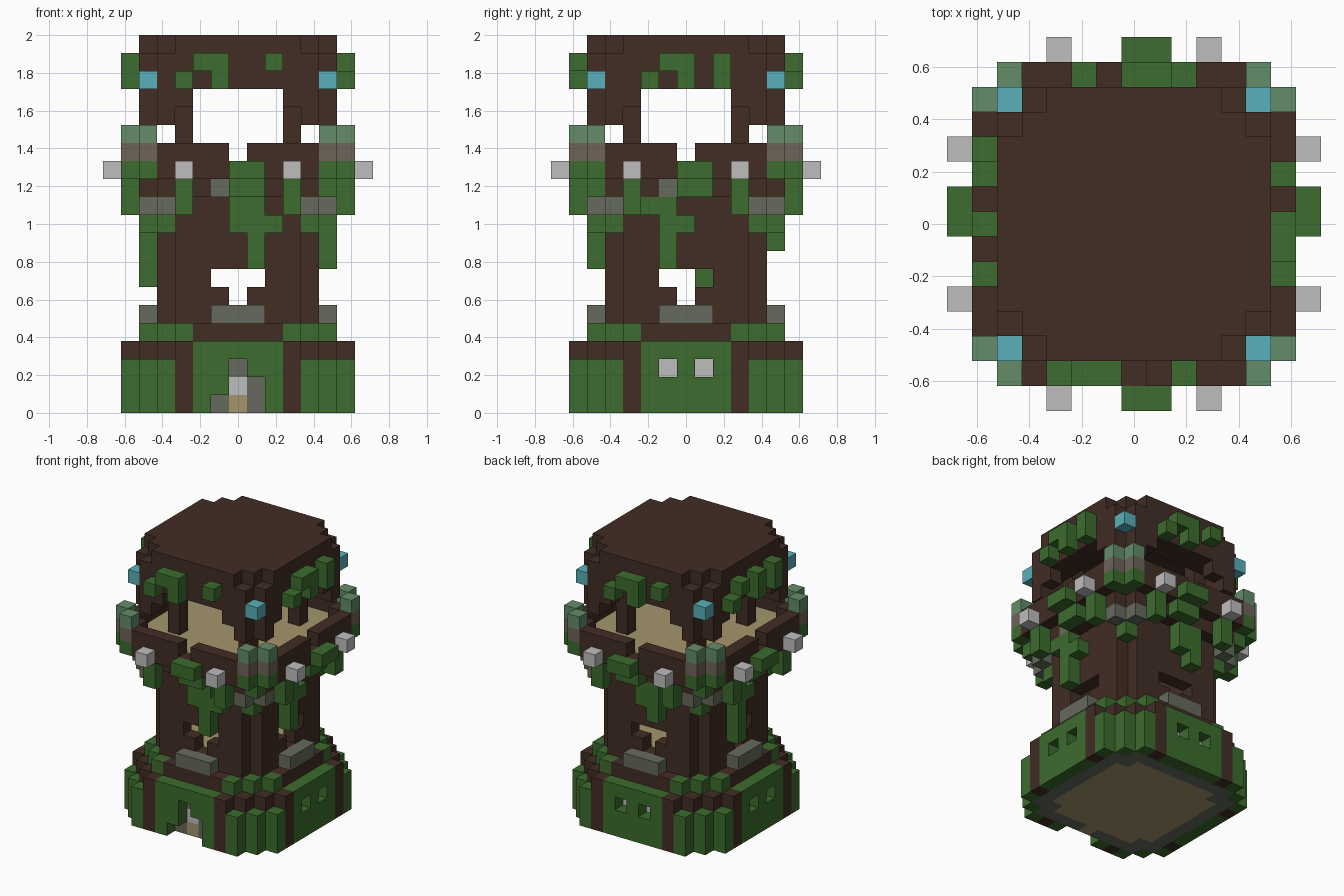
import bpy
import bmesh
from mathutils import Vector

U = 2 / 21          # edge of one block
grid = {}           # block position -> part name
parts = {}          # part name -> material

cube = bpy.data.objects.get("Cube")
if cube:
    bpy.data.objects.remove(cube, do_unlink=True)


def material(name, rgb):
    lin = [((c / 255 + 0.055) / 1.055) ** 2.4 for c in rgb]
    m = bpy.data.materials.new(name)
    m.use_nodes = True
    m.diffuse_color = (*lin, 1)
    bsdf = m.node_tree.nodes["Principled BSDF"]
    bsdf.inputs["Base Color"].default_value = (*lin, 1)
    bsdf.inputs["Roughness"].default_value = 1
    return m


brown = material("dark wood", (66, 45, 36))
green = material("leaf green", (60, 108, 46))
tan = material("pale planks", (163, 149, 108))
light = material("lamp grey", (190, 190, 190))
cyan = material("crystal blue", (88, 176, 186))
moss = material("mossy stone", (102, 106, 93))
pale = material("pale leaf", (100, 140, 104))
dusty = material("dusty brown", (110, 100, 90))


def put(part, mat, cells):
    parts[part] = mat
    for c in cells:
        grid[c] = part


def disc(r, s, layers, keep=lambda a, b: True):
    """Square of half-width r with corners cut where |x|+|y| > s."""
    return [(x, y, z) for z in layers for x in range(-r, r + 1) for y in range(-r, r + 1)
            if abs(x) + abs(y) <= s and keep(abs(x), abs(y))]


def side(n, r, spots):
    """Blocks (t, z) on wall n at distance r: 0 front, 1 right, 2 back, 3 left."""
    out = []
    for t, z in spots:
        x, y = t, -r
        for _ in range(n):
            x, y = -y, x
        out.append((x, y, z))
    return out


def around(r, spots):
    return [c for n in range(4) for c in side(n, r, spots)]


def corners(pairs, layers):
    return [(sx * x, sy * y, z) for a, b in pairs for x, y in ((a, b), (b, a))
            for sx in (-1, 1) for sy in (-1, 1) for z in layers]


def remove(cells):
    for c in cells:
        grid.pop(c, None)


# Base: hedge wall, timber posts, stone lining and plank floor
put("base_hedge", green, disc(6, 10, range(3)))
put("base_posts", brown, around(6, [(t, z) for t in (-3, 3) for z in range(3)]))
put("base_lining", moss, disc(5, 9, range(3)))
put("base_floor", tan, disc(4, 7, [0]) + side(0, 5, [(0, 0)]))
put("base_cap", brown, disc(6, 9, [3]))
put("base_hedge", green, disc(6, 9, [3], lambda a, b: min(a, b) <= 2 and max(a, b) == 6))

# Doorway and windows
remove(side(0, 6, [(-1, 0), (0, 0), (1, 0), (0, 1), (1, 1), (0, 2)]))
put("door_lamp", light, side(0, 5, [(0, 1)]))
for n in (1, 2, 3):
    remove(side(n, 6, [(-1, 2), (1, 2)]))
    put("window_lamps", light, side(n, 5, [(-1, 2), (1, 2)]))

# Stepped ledge above the base
put("ledge", brown, disc(5, 8, [4]))
put("ledge_corner_leaves", green, disc(5, 8, [4], lambda a, b: min(a, b) >= 3))

# Hollow tower shaft with window openings and sills
put("shaft", brown, disc(4, 7, range(5, 12)))
put("shaft_floor", tan, disc(3, 6, [5]))
remove(disc(3, 5, range(6, 12)))
remove(around(4, [(0, 6), (-1, 7), (0, 7), (1, 7)]))
put("window_sills", moss, around(5, [(-1, 5), (0, 5), (1, 5)]))

# Balcony with corbels, floor and parapet
put("corbels", moss, corners([(4, 5), (4, 4)], [11]))
put("balcony_under", brown, disc(5, 9, [12]))
put("balcony_rim", brown, disc(6, 10, [13]))
put("balcony_floor", tan, disc(5, 9, [13]))
put("parapet", brown, disc(6, 10, [14], lambda a, b: max(a, b) == 6 or a + b == 10))
remove(around(6, [(0, 14)]))
put("balcony_stone", moss, side(0, 5, [(-1, 12)]) + side(1, 5, [(-1, 12)]))

# Corner bushes in stacked tints
put("bush_bottom", green, corners([(5, 6), (5, 5)], [13]))
put("bush_middle", dusty, corners([(5, 6)], [14]))
put("bush_top", pale, corners([(5, 6)], [15]))
put("corner_leaves", green, corners([(4, 4)], [10]) + [(5, -5, 12), (-5, 5, 12)])

# Lamps and leaves hanging from the balcony
put("balcony_lamps", light, around(7, [(-3, 13), (3, 13)]))
put("hanging_leaves", green, around(6, [(t, z) for t in (-3, 3) for z in (11, 12)]))
for n, t in enumerate((0, 0, -1, -1)):
    put("balcony_leaves", green, side(n, 7, [(t, 13), (t + 1, 13)]))
    put("balcony_leaves", green, side(n, 6, [(t, 12), (t + 1, 12)]))

# Vines on the shaft: stem position, lowest block, branch direction
for n, (t, low, bend) in enumerate([(1, 8, 1), (-1, 8, 1), (1, 9, -1), (-1, 7, 1)]):
    stem = [(t, z) for z in range(low, 12)]
    put("vines", green, side(n, 5, stem + [(t + bend, 10), (t - 1, 11)]))
put("vines", green, side(0, 5, [(0, 10)]))

# Roof posts, roof brackets and domed roof
put("roof_posts", brown, corners([(3, 3)], range(14, 18)))
put("roof_brackets", brown, corners([(4, 5), (4, 4)], [16, 17]) + corners([(3, 5)], [17]))
put("roof_edge", brown, disc(5, 9, [18], lambda a, b: max(a, b) >= 4 or a + b >= 6))
put("roof", brown, disc(5, 9, [19]) + disc(5, 8, [20]))
put("corner_crystals", cyan, corners([(5, 5)], [18]))

# Leaves on the roof edge
roof_leaves = [
    [(-3, 18), (-2, 19), (-1, 19), (-1, 18), (2, 19)],
    [(-2, 18), (-1, 19), (0, 19), (0, 18), (2, 19), (2, 18)],
    [(-2, 18), (-1, 19), (0, 19), (0, 18), (2, 19)],
    [(-3, 18), (-2, 19), (0, 19), (0, 18), (2, 19), (2, 18)],
]
for n, spots in enumerate(roof_leaves):
    put("roof_leaves", green, side(n, 6, spots))

# Build each part from the block faces that stay exposed
AXES = [Vector(a) for a in ((1, 0, 0), (0, 1, 0), (0, 0, 1))]


def build(part, mat):
    bm = bmesh.new()
    for cell in [c for c, p in grid.items() if p == part]:
        middle = Vector(cell) + Vector((0, 0, 0.5))
        for i in range(3):
            a, b = AXES[(i + 1) % 3] / 2, AXES[(i + 2) % 3] / 2
            for s in (-1, 1):
                n = AXES[i] * s
                if tuple(int(v) for v in Vector(cell) + n) in grid:
                    continue
                loop = [-a - b, a - b, a + b, b - a][::s]
                bm.faces.new([bm.verts.new((middle + n / 2 + q) * U) for q in loop])
    if bm.faces:
        bmesh.ops.remove_doubles(bm, verts=bm.verts, dist=U / 100)
        mesh = bpy.data.meshes.new(part)
        bm.to_mesh(mesh)
        mesh.materials.append(mat)
        bpy.context.collection.objects.link(bpy.data.objects.new(part, mesh))
    bm.free()


for part, mat in parts.items():
    build(part, mat)
